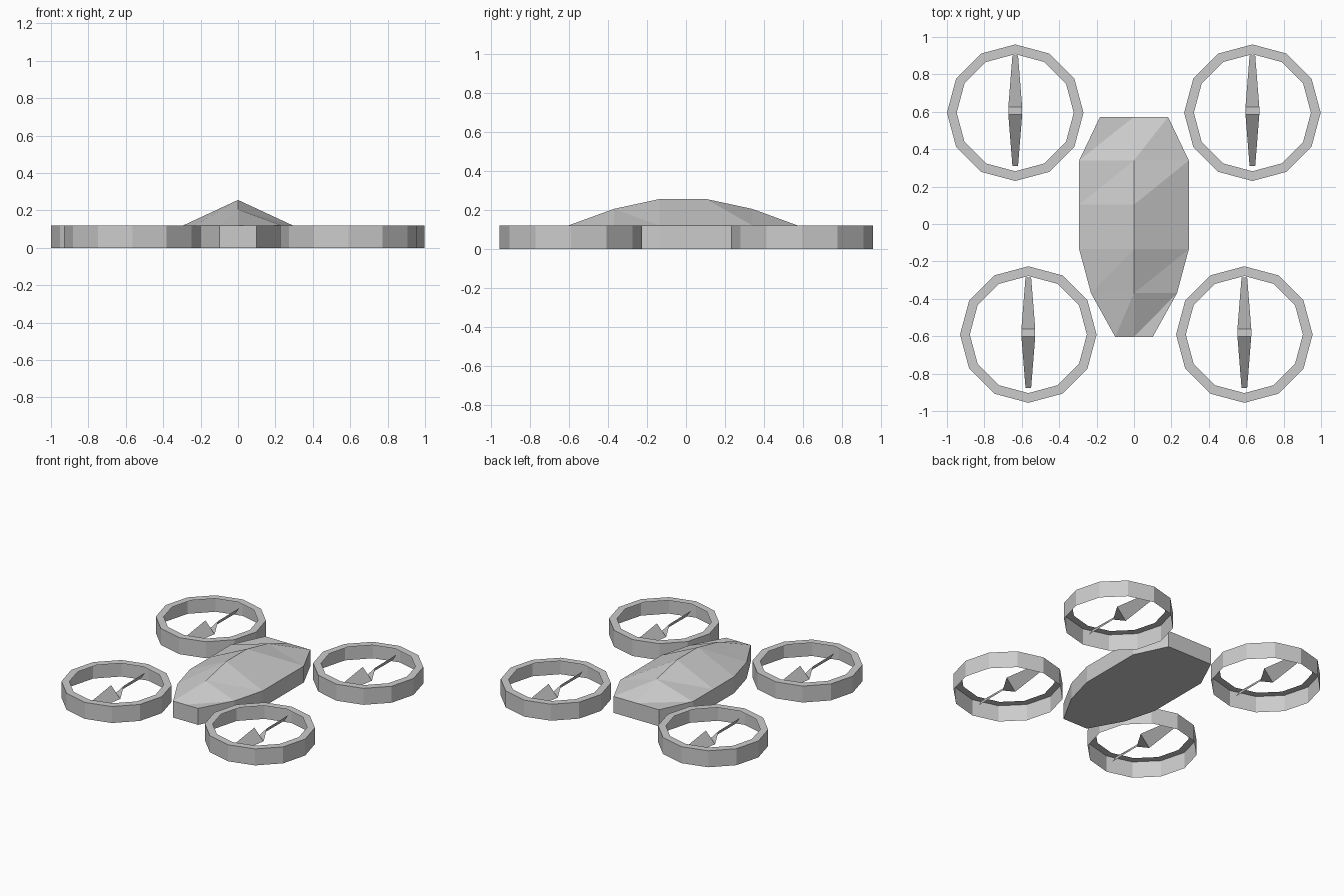
import bpy
from math import cos, sin, pi

if "Cube" in bpy.data.objects:
    bpy.data.objects.remove(bpy.data.objects["Cube"])


def make_object(name, verts, faces):
    mesh = bpy.data.meshes.new(name)
    mesh.from_pydata(verts, [], faces)
    mesh.update()
    obj = bpy.data.objects.new(name, mesh)
    bpy.context.collection.objects.link(obj)
    return obj


H = 0.12  # height of the rings and of the body wall

# Body: stations along y (y, half width, ridge height), front to back
stations = [(-0.604, 0.10, H), (-0.37, 0.23, 0.205), (-0.135, 0.293, 0.256),
            (0.103, 0.293, 0.256), (0.34, 0.293, 0.205), (0.573, 0.182, H)]
verts, faces = [], []
for y, w, ridge in stations:
    verts += [(-w, y, 0), (-w, y, H), (0, y, ridge), (w, y, H), (w, y, 0)]
for i in range(len(stations) - 1):
    a, b = i * 5, i * 5 + 5
    faces.append((a, a + 1, b + 1, b))            # left wall
    for k in (1, 2):                              # faceted roof halves
        faces.append((a + k, a + k + 1, b + k + 1))
        faces.append((a + k, b + k + 1, b + k))
    faces.append((a + 3, a + 4, b + 4, b + 3))    # right wall
    faces.append((a + 4, a, b, b + 4))            # floor
last = 5 * (len(stations) - 1)
faces.append((0, 4, 3, 2, 1))
faces.append(tuple(last + k for k in range(5)))
make_object("body", verts, faces)


# Rotor guard: twelve-sided outer wall with a flat rim on top, open below
def rotor_guard(name, cx, cy, outer=0.365, inner=0.313, n=12):
    verts, faces = [], []
    for i in range(n):
        a = 2 * pi * i / n
        for r, z in ((outer, 0), (outer, H), (inner, H)):
            verts.append((cx + r * cos(a), cy + r * sin(a), z))
    for i in range(n):
        a, b = i * 3, (i + 1) % n * 3
        for k in range(2):
            faces.append((a + k, b + k, b + k + 1, a + k + 1))
    make_object(name, verts, faces)


# Propeller: thin tapered blade, pitched opposite ways on each half
def propeller(name, cx, cy, zc=0.06):
    sections = [(-0.296, 0.015, -0.024), (-0.02, 0.037, -0.04),
                (0.02, 0.037, 0.04), (0.296, 0.015, 0.024)]
    verts, faces = [], []
    for y, dx, dz in sections:                    # half width, half rise
        verts += [(cx - dx, cy + y, zc - dz), (cx + dx, cy + y, zc + dz)]
    for a in range(0, 2 * len(sections) - 2, 2):
        faces.append((a, a + 1, a + 3, a + 2))
    make_object(name, verts, faces)


# Four rotors
for label, x, y in (("back_left", -0.635, 0.595), ("back_right", 0.633, 0.595),
                    ("front_left", -0.565, -0.591), ("front_right", 0.59, -0.591)):
    rotor_guard(label + "_rotor_guard", x, y)
    propeller(label + "_propeller", x, y + 0.01)
